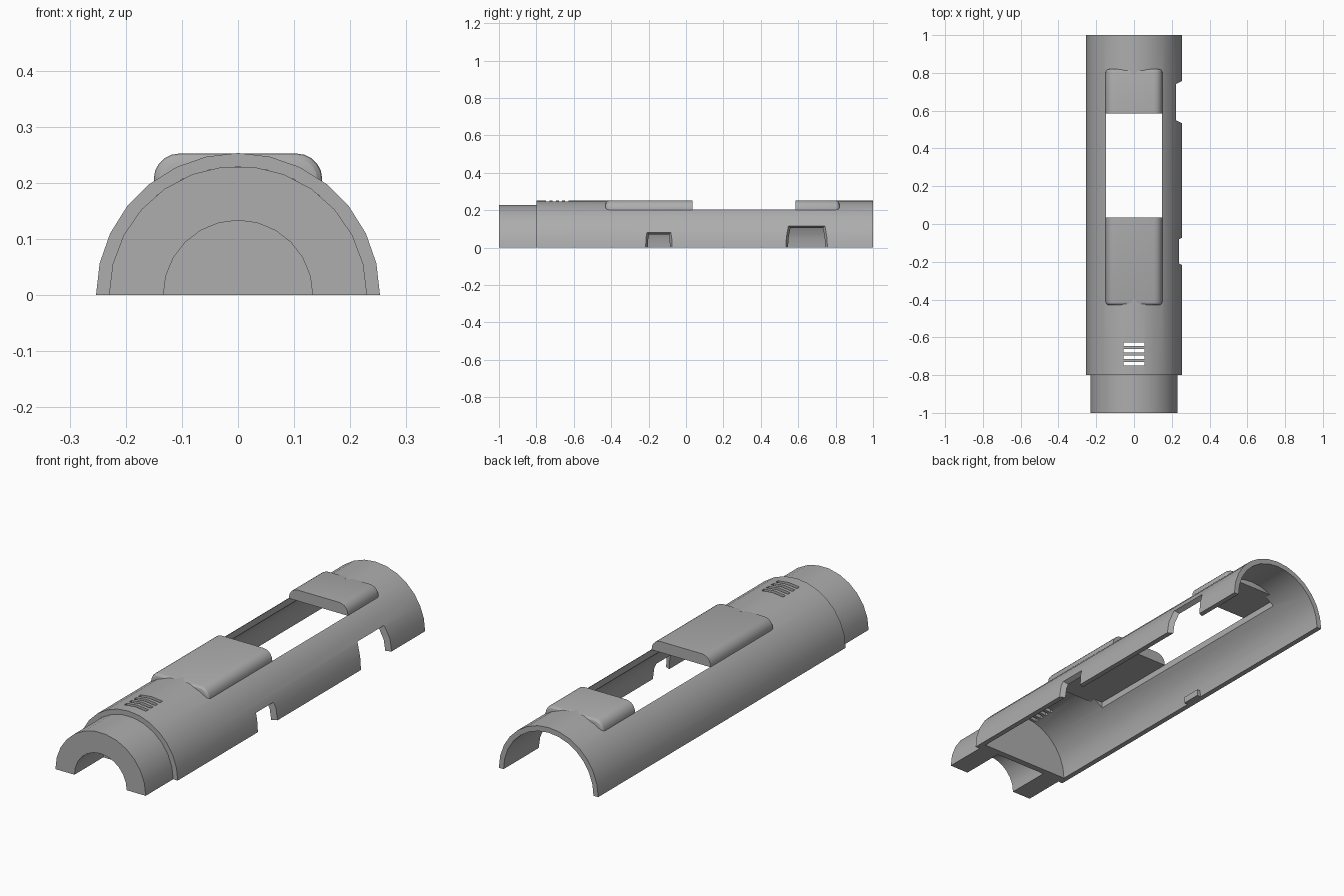
import bpy, bmesh
from math import pi, cos, sin, radians

if "Cube" in bpy.data.objects:
    bpy.data.objects.remove(bpy.data.objects["Cube"], do_unlink=True)

gray = bpy.data.materials.new("plain_gray")
gray.use_nodes = True
color = (0.42, 0.42, 0.42, 1)
gray.diffuse_color = color
gray.node_tree.nodes["Principled BSDF"].inputs["Base Color"].default_value = color


def finish(name, bm, smooth=True):
    bmesh.ops.recalc_face_normals(bm, faces=bm.faces)
    mesh = bpy.data.meshes.new(name)
    bm.to_mesh(mesh)
    bm.free()
    mesh.materials.append(gray)
    obj = bpy.data.objects.new(name, mesh)
    bpy.context.collection.objects.link(obj)
    if smooth:
        shade(obj)
    return obj


def activate(obj):
    bpy.ops.object.select_all(action="DESELECT")
    obj.select_set(True)
    bpy.context.view_layer.objects.active = obj


def shade(obj):
    activate(obj)
    bpy.ops.object.shade_smooth_by_angle(angle=radians(25))


def arc(r, n):
    return [(r * cos(pi * i / n), r * sin(pi * i / n)) for i in range(n + 1)]


def half_tube(name, outer, n, inner, m, y0, y1):
    """Half ring (or half disc when inner is 0) extruded along y."""
    profile = arc(outer, n) + (arc(inner, m)[::-1] if inner else [])
    bm = bmesh.new()
    face = bm.faces.new([bm.verts.new((x, y0, z)) for x, z in profile])
    new = bmesh.ops.extrude_face_region(bm, geom=[face])["geom"]
    verts = [g for g in new if isinstance(g, bmesh.types.BMVert)]
    bmesh.ops.translate(bm, verts=verts, vec=(0, y1 - y0, 0))
    return finish(name, bm)


def box_mesh(x0, x1, y0, y1, z0, z1):
    bm = bmesh.new()
    bmesh.ops.create_cube(bm, size=1)
    for v in bm.verts:
        v.co = (x1 if v.co.x > 0 else x0, y1 if v.co.y > 0 else y0,
                z1 if v.co.z > 0 else z0)
    return bm


def cut(target, bm):
    cutter = finish("cutter", bm, smooth=False)
    cutter.hide_render = True
    mod = target.modifiers.new("cut", "BOOLEAN")
    mod.operation = "DIFFERENCE"
    mod.solver = "EXACT"
    mod.object = cutter
    activate(target)
    bpy.ops.object.modifier_apply(modifier=mod.name)
    bpy.data.objects.remove(cutter, do_unlink=True)


def notch(target, side, y0, y1, top):
    """Side notch in the lower edge, flaring outwards."""
    bm = box_mesh(0.17, 0.27, y0, y1, -0.1, top)
    for v in bm.verts:
        grow = 0.025 if v.co.x > 0.2 else -0.025
        v.co.y += grow if v.co.y > (y0 + y1) / 2 else -grow
        if v.co.z > 0:
            v.co.z += grow
        v.co.x *= side
    cut(target, bm)


# Half-round shell with its openings
shell = half_tube("shell", 0.253, 14, 0.229, 14, -0.8, 1.0)
cut(shell, box_mesh(-0.149, 0.149, -0.4, 0.79, 0.1, 0.4))
notch(shell, 1, -0.2, -0.09, 0.073)
notch(shell, 1, 0.55, 0.74, 0.115)
notch(shell, -1, 0.43, 0.7, 0.07)
for i in range(4):
    y = -0.637 - 0.034 * i
    cut(shell, box_mesh(-0.055, 0.055, y - 0.009, y + 0.009, 0.15, 0.4))
shade(shell)

# Front neck and the wall closing it
half_tube("neck", 0.23, 13, 0.133, 12, -1.0, -0.78)
half_tube("neck_wall", 0.235, 14, 0, 0, -0.79, -0.76)


# Raised pads at both ends of the opening, rounded except towards the opening
def pad(name, y_open, y_far):
    z0, z1 = 0.202, 0.252
    bm = box_mesh(-0.15, 0.15, min(y_open, y_far), max(y_open, y_far), z0, z1)
    long_edges = [e for e in bm.edges
                  if all(v.co.z > z1 - 0.001 for v in e.verts)
                  and abs(e.verts[0].co.y - e.verts[1].co.y) > 0.1]
    bmesh.ops.bevel(bm, geom=long_edges, offset=0.045, segments=5,
                    profile=0.5, affect="EDGES")
    far_edges = [e for e in bm.edges
                 if all(abs(v.co.y - y_far) < 0.001 for v in e.verts)
                 and max(v.co.z for v in e.verts) > z0 + 0.001]
    bmesh.ops.bevel(bm, geom=far_edges, offset=0.018, segments=3,
                    profile=0.5, affect="EDGES")
    finish(name, bm)


pad("front_pad", 0.035, -0.43)
pad("rear_pad", 0.585, 0.82)

# Small inner tab on the right edge
finish("inner_tab", box_mesh(-0.24, -0.21, 0.1, 0.19, 0, 0.03), smooth=False)
